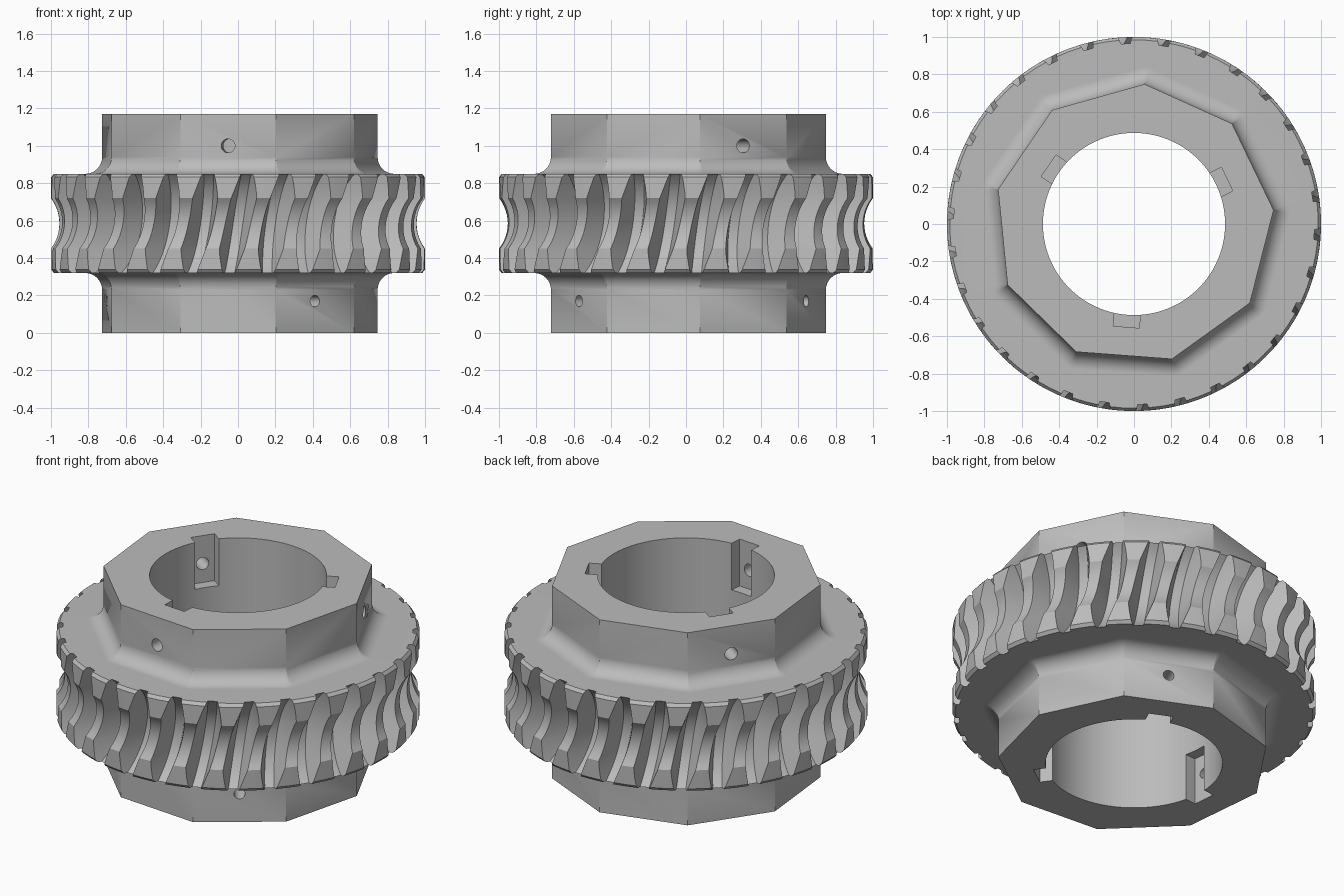
import bpy
import bmesh
from math import sin, cos, sqrt, atan2, pi, radians, tau
from mathutils import Matrix, Vector

cube = bpy.data.objects.get("Cube")
if cube:
    bpy.data.objects.remove(cube)

HEIGHT, MID, HALF_RIM = 1.17, 0.585, 0.265
HUB_R, HUB_TURN, SIDES = 0.75, radians(5.7), 9
FILLET = 0.09
TEETH = 30
AXIS_R, THROAT, ROOT = 1.18, 0.225, 0.341     # worm axis distance, throat and root radii
LEAD, FLANK, ROOT_HALF = 0.05, 0.364, 0.026

metal = bpy.data.materials.new("grey_metal")
metal.use_nodes = True
colour = (0.5, 0.5, 0.5, 1)
metal.diffuse_color = colour
metal.node_tree.nodes["Principled BSDF"].inputs["Base Color"].default_value = colour


def new_object(name, bm):
    mesh = bpy.data.meshes.new(name)
    bm.to_mesh(mesh)
    bm.free()
    mesh.materials.append(metal)
    obj = bpy.data.objects.new(name, mesh)
    bpy.context.collection.objects.link(obj)
    return obj


def bridge(bm, low, high):
    n = len(low)
    for i in range(n):
        j = (i + 1) % n
        bm.faces.new((low[i], low[j], high[j], high[i]))


def loop_edges(bm, ring):
    return [bm.edges.get((v, ring[i - 1])) for i, v in enumerate(ring)]


def hub_ring(bm, offset, z, steps=6):
    """Nonagon outline grown by offset, with rounded corners."""
    ring = []
    for k in range(SIDES):
        a = HUB_TURN + k * tau / SIDES
        for s in range(steps + 1):
            t = a + (s / steps - 0.5) * tau / SIDES
            ring.append(bm.verts.new((HUB_R * cos(a) + offset * cos(t),
                                      HUB_R * sin(a) + offset * sin(t), z)))
    return ring


def tooth_ring(bm, dz):
    """One level of the toothed rim: root and crest corners of every groove."""
    crest = min(1.0, AXIS_R - sqrt(max(THROAT ** 2 - dz ** 2, 0)))
    if abs(dz) > HALF_RIM - 0.001:
        crest = 0.985
    root = AXIS_R - sqrt(ROOT ** 2 - dz ** 2)

    def corner(r):
        rho = sqrt((AXIS_R - r) ** 2 + dz ** 2)
        half = ROOT_HALF + (ROOT - rho) * FLANK
        return LEAD * atan2(dz, AXIS_R - r) / r, half / r

    shift_c, half_c = corner(crest)
    shift_r, half_r = corner(root)
    pitch = tau / TEETH
    ring = []
    for k in range(TEETH):
        a = (k + 0.5) * pitch
        for r, t in ((crest, shift_c - half_c), (root, shift_r - half_r),
                     (root, shift_r + half_r), (crest, shift_c + half_c),
                     (crest, shift_c + pitch / 2)):
            ring.append(bm.verts.new((r * cos(a + t), r * sin(a + t), MID + dz)))
    return ring


# Toothed rim
bm = bmesh.new()
inner = [0.135 * i / 6 for i in range(-6, 7)]
outer = [0.165, 0.195, 0.22, 0.247, HALF_RIM]
levels = [-d for d in reversed(outer)] + inner + outer
rim = [tooth_ring(bm, dz) for dz in levels]
for low, high in zip(rim, rim[1:]):
    bridge(bm, low, high)

# Hub ends with fillets, and the flat sides of the rim
for side, rim_edge in ((-1, rim[0]), (1, rim[-1])):
    rings = []
    for i in range(9):
        t = i / 8 * pi / 2
        rings.append(hub_ring(bm, FILLET * (1 - sin(t)),
                              MID + side * (HALF_RIM + FILLET * (1 - cos(t)))))
    rings.append(hub_ring(bm, 0, MID + side * HEIGHT / 2))
    for low, high in zip(rings, rings[1:]):
        bridge(bm, low, high)
    bm.faces.new(rings[-1])
    edges = loop_edges(bm, rings[0]) + loop_edges(bm, rim_edge)
    bmesh.ops.triangle_fill(bm, edges=edges, use_beauty=True, use_dissolve=False)
bmesh.ops.remove_doubles(bm, verts=bm.verts, dist=0.00005)
bmesh.ops.recalc_face_normals(bm, faces=bm.faces)
gear = new_object("worm_wheel", bm)


def cut(bm):
    cutter = new_object("cutter", bm)
    cutter.hide_render = True
    mod = gear.modifiers.new("cut", "BOOLEAN")
    mod.operation = "DIFFERENCE"
    mod.solver = "EXACT"
    mod.object = cutter
    bpy.ops.object.modifier_apply(modifier=mod.name)
    bpy.data.objects.remove(cutter)


def cylinder(radius, depth, segments, matrix):
    bm = bmesh.new()
    bmesh.ops.create_cone(bm, cap_ends=True, segments=segments, radius1=radius,
                          radius2=radius, depth=depth, matrix=matrix)
    return bm


bpy.ops.object.select_all(action="DESELECT")
bpy.context.view_layer.objects.active = gear
gear.select_set(True)

# Central bore
cut(cylinder(0.487, 2, 96, Matrix.Translation((0, 0, MID))))

# Key slots inside each end, each with a screw hole through the hub wall
SLOT = 0.285
for side, first, hole in ((1, 20, 0.037), (-1, 60, 0.031)):
    for k in range(3):
        turn = Matrix.Rotation(HUB_TURN + radians(first + 120 * k), 4, "Z")
        z_end = MID + side * HEIGHT / 2
        bm = bmesh.new()
        size = Vector((0.255, 0.14, SLOT + 0.1))
        place = Matrix.Translation((0.425, 0, z_end - side * (SLOT - 0.1) / 2))
        bmesh.ops.create_cube(bm, size=1, matrix=turn @ place @ Matrix.Diagonal(size.to_4d()))
        cut(bm)
        place = Matrix.Translation((0.66, 0, z_end - side * 0.17))
        cut(cylinder(hole, 0.3, 24, turn @ place @ Matrix.Rotation(pi / 2, 4, "Y")))

# Smooth curves, crisp edges, flat planes
bpy.ops.object.shade_smooth_by_angle(angle=radians(28))
weighted = gear.modifiers.new("flat_planes", "WEIGHTED_NORMAL")
weighted.keep_sharp = True
